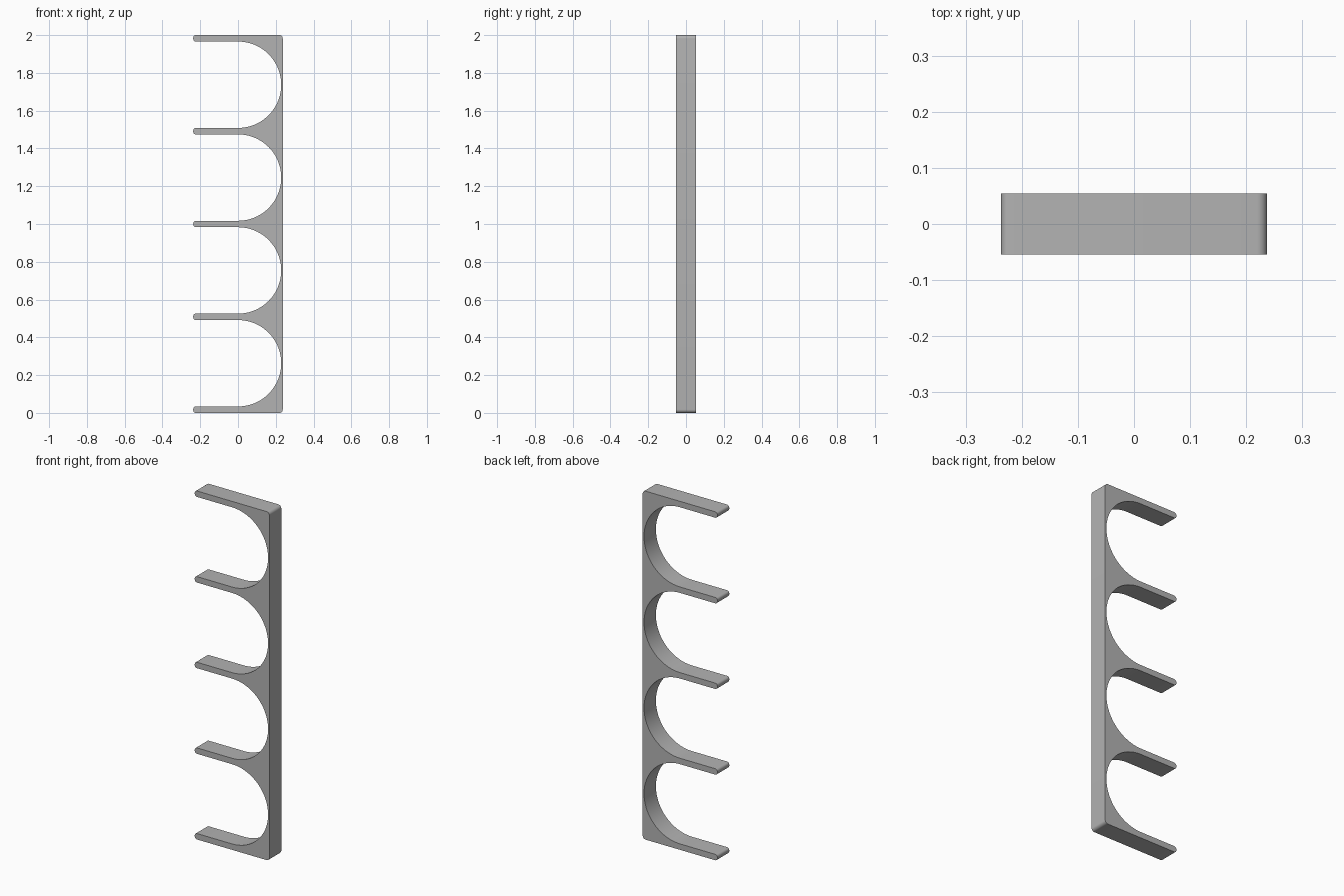
import bpy
import bmesh
from math import sin, cos, radians

cube = bpy.data.objects.get("Cube")
if cube:
    bpy.data.objects.remove(cube, do_unlink=True)

# Main dimensions
HALF_W, HALF_D, HEIGHT = 0.237, 0.054, 2.0
SLOTS, PRONG = 4, 0.034
PITCH = (HEIGHT - PRONG) / SLOTS
SLOT_R = (PITCH - PRONG) / 2
TIP_R, BACK_R = 0.014, 0.018


def arc(x, z, r, start, end, steps):
    """Points along an arc in the XZ plane, angles in degrees."""
    angles = [radians(start + (end - start) * i / steps) for i in range(steps + 1)]
    return [(x + r * cos(a), z + r * sin(a)) for a in angles]


# Spine: rounded outer corners
outline = arc(HALF_W - BACK_R, BACK_R, BACK_R, -90, 0, 8)
outline += arc(HALF_W - BACK_R, HEIGHT - BACK_R, BACK_R, 0, 90, 8)

# Prongs with rounded tips, joined by half-round slots, from the top down
for i in reversed(range(SLOTS + 1)):
    low = i * PITCH
    tip_x = -HALF_W + TIP_R
    outline += arc(tip_x, low + PRONG - TIP_R, TIP_R, 90, 180, 6)
    outline += arc(tip_x, low + TIP_R, TIP_R, 180, 270, 6)
    if i:
        outline += arc(0, low - SLOT_R, SLOT_R, 90, -90, 48)

# Extrude the outline through the depth
bm = bmesh.new()
face = bm.faces.new([bm.verts.new((x, -HALF_D, z)) for x, z in outline])
extruded = bmesh.ops.extrude_face_region(bm, geom=[face], use_keep_orig=True)
moved = [v for v in extruded["geom"] if isinstance(v, bmesh.types.BMVert)]
bmesh.ops.translate(bm, verts=moved, vec=(0, 2 * HALF_D, 0))
bmesh.ops.recalc_face_normals(bm, faces=bm.faces)

mesh = bpy.data.meshes.new("slotted_rack")
bm.to_mesh(mesh)
bm.free()
rack = bpy.data.objects.new("slotted_rack", mesh)
bpy.context.collection.objects.link(rack)

# Plain grey material
grey = bpy.data.materials.new("plain_grey")
grey.use_nodes = True
colour = (0.45, 0.45, 0.45, 1)
grey.diffuse_color = colour
grey.node_tree.nodes["Principled BSDF"].inputs["Base Color"].default_value = colour
mesh.materials.append(grey)

# Smooth curves, crisp edges
bpy.ops.object.select_all(action='DESELECT')
rack.select_set(True)
bpy.context.view_layer.objects.active = rack
bpy.ops.object.shade_smooth_by_angle(angle=radians(30))
